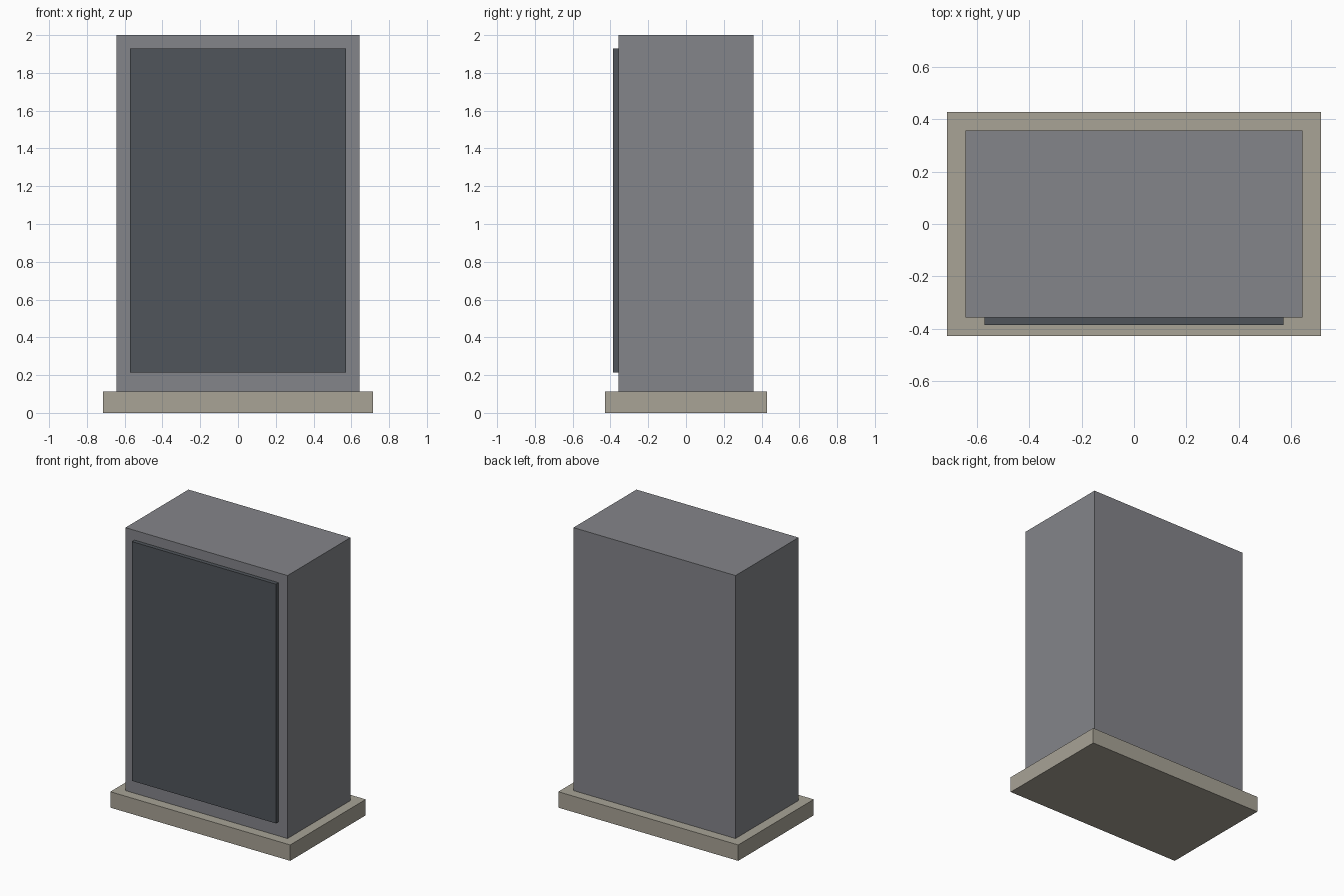
import bpy

if "Cube" in bpy.data.objects:
    bpy.data.objects.remove(bpy.data.objects["Cube"])


def srgb(r, g, b):
    return tuple((c / 255 / 12.92) if c < 11 else ((c / 255 + 0.055) / 1.055) ** 2.4
                 for c in (r, g, b)) + (1.0,)


def material(name, rgb):
    mat = bpy.data.materials.new(name)
    mat.diffuse_color = srgb(*rgb)
    mat.use_nodes = True
    mat.node_tree.nodes["Principled BSDF"].inputs["Base Color"].default_value = mat.diffuse_color
    return mat


def box(name, low, high, mat):
    """Axis-aligned box between two corners."""
    centre = [(a + b) / 2 for a, b in zip(low, high)]
    bpy.ops.mesh.primitive_cube_add(size=1, location=centre)
    obj = bpy.context.object
    obj.name = name
    obj.scale = [b - a for a, b in zip(low, high)]
    bpy.ops.object.transform_apply(location=False, rotation=False, scale=True)
    obj.data.materials.append(mat)
    return obj


stone = material("warm stone", (168, 163, 150))
grey = material("mid grey", (132, 133, 138))
slate = material("dark slate", (80, 85, 91))

# Plinth
box("plinth", (-0.714, -0.428, 0), (0.714, 0.428, 0.114), stone)
# Cabinet, sunk into the plinth
box("cabinet", (-0.643, -0.357, 0.01), (0.643, 0.357, 2.0), grey)
# Raised front panel, seated slightly into the cabinet
box("front_panel", (-0.571, -0.386, 0.214), (0.571, -0.347, 1.93), slate)
